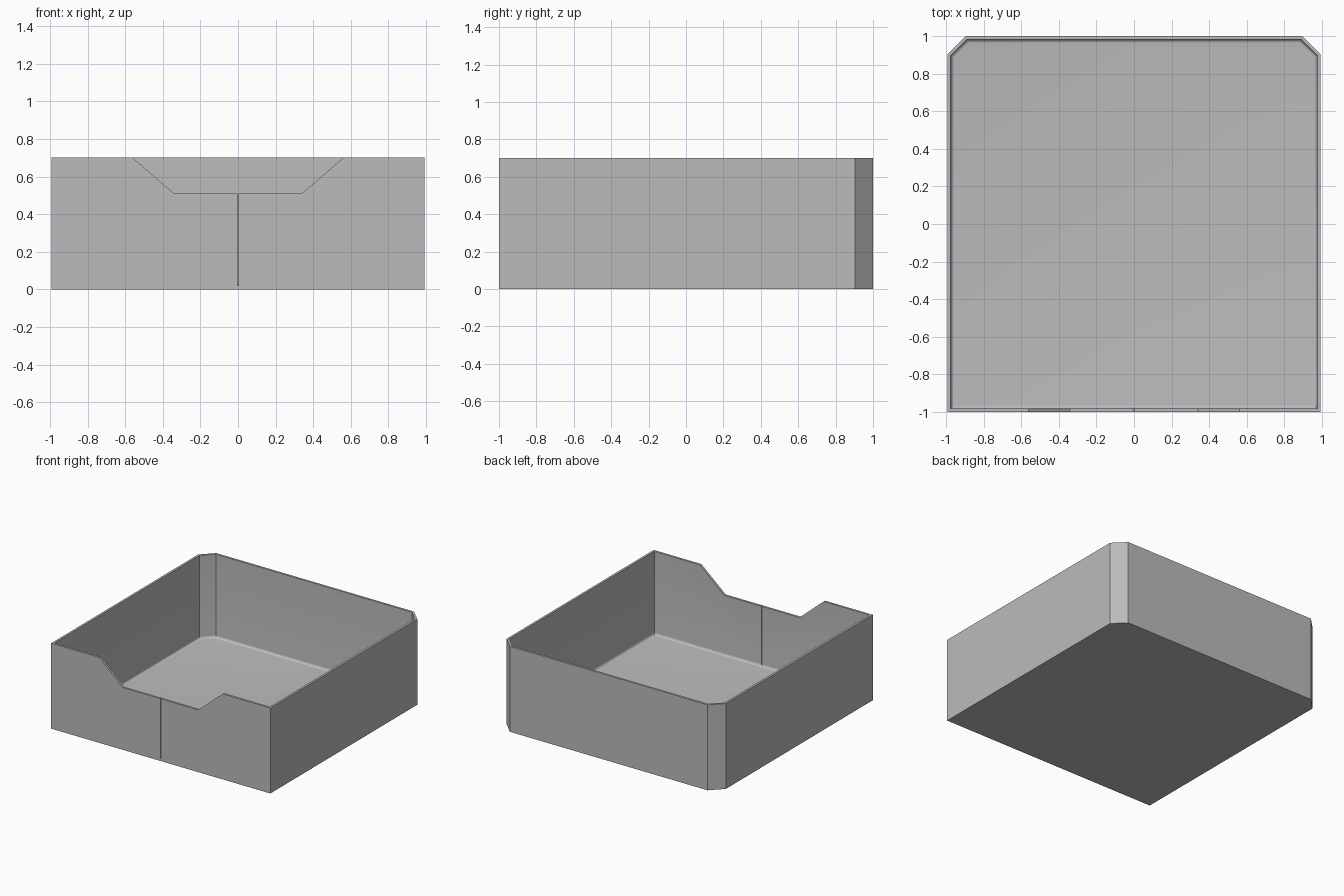
import bpy, bmesh, math

old = bpy.data.objects.get("Cube")
if old:
    bpy.data.objects.remove(old, do_unlink=True)

HX, HY, HEIGHT = 0.993, 1.0, 0.7
CHAMFER, WALL, FILLET, STEPS = 0.097, 0.018, 0.02, 6

grey = bpy.data.materials.new("plain grey")
grey.use_nodes = True
colour = (0.5, 0.5, 0.5, 1)
grey.diffuse_color = colour
grey.node_tree.nodes["Principled BSDF"].inputs["Base Color"].default_value = colour


def make_object(name, bm):
    bmesh.ops.recalc_face_normals(bm, faces=bm.faces)
    mesh = bpy.data.meshes.new(name)
    bm.to_mesh(mesh)
    bm.free()
    mesh.materials.append(grey)
    obj = bpy.data.objects.new(name, mesh)
    bpy.context.collection.objects.link(obj)
    return obj


def ring(bm, inset, z):
    """Footprint with clipped back corners, offset inwards by inset."""
    x, y = HX - inset, HY - inset
    c = CHAMFER - inset * (2 - math.sqrt(2))
    outline = [(-x, -y), (x, -y), (x, y - c), (x - c, y), (c - x, y), (-x, y - c)]
    return [bm.verts.new((px, py, z)) for px, py in outline]


# Tray: outside wall, rim, inside wall, rounded inner floor edge
bm = bmesh.new()
levels = [(0, 0), (0, HEIGHT), (WALL, HEIGHT)]
for i in range(STEPS + 1):
    a = math.pi / 2 * i / STEPS
    levels.append((WALL + FILLET * (1 - math.cos(a)),
                   WALL + FILLET * (1 - math.sin(a))))
rings = [ring(bm, *level) for level in levels]
for low, high in zip(rings, rings[1:]):
    for i in range(len(low)):
        j = (i + 1) % len(low)
        bm.faces.new((low[i], low[j], high[j], high[i]))
bm.faces.new(rings[0])
bm.faces.new(rings[-1])
tray = make_object("tray", bm)

# Cutter: sloped front notch with a hairline slit below it
bm = bmesh.new()
half = [(0.63, 0.76), (0.34, 0.51), (0.002, 0.51), (0.002, 0.02)]
profile = half + [(-x, z) for x, z in reversed(half)]
face = bm.faces.new([bm.verts.new((x, -1.1, z)) for x, z in profile])
extruded = bmesh.ops.extrude_face_region(bm, geom=[face])["geom"]
moved = [v for v in extruded if isinstance(v, bmesh.types.BMVert)]
bmesh.ops.translate(bm, verts=moved, vec=(0, 0.12, 0))
cutter = make_object("notch_cutter", bm)
cutter.hide_render = True

# Cut the front wall, then discard the cutter
cut = tray.modifiers.new("front notch", "BOOLEAN")
cut.operation = "DIFFERENCE"
cut.solver = "EXACT"
cut.object = cutter
bpy.ops.object.select_all(action="DESELECT")
tray.select_set(True)
bpy.context.view_layer.objects.active = tray
bpy.ops.object.modifier_apply(modifier=cut.name)
bpy.data.objects.remove(cutter, do_unlink=True)
bpy.ops.object.shade_smooth_by_angle(angle=math.radians(30))
